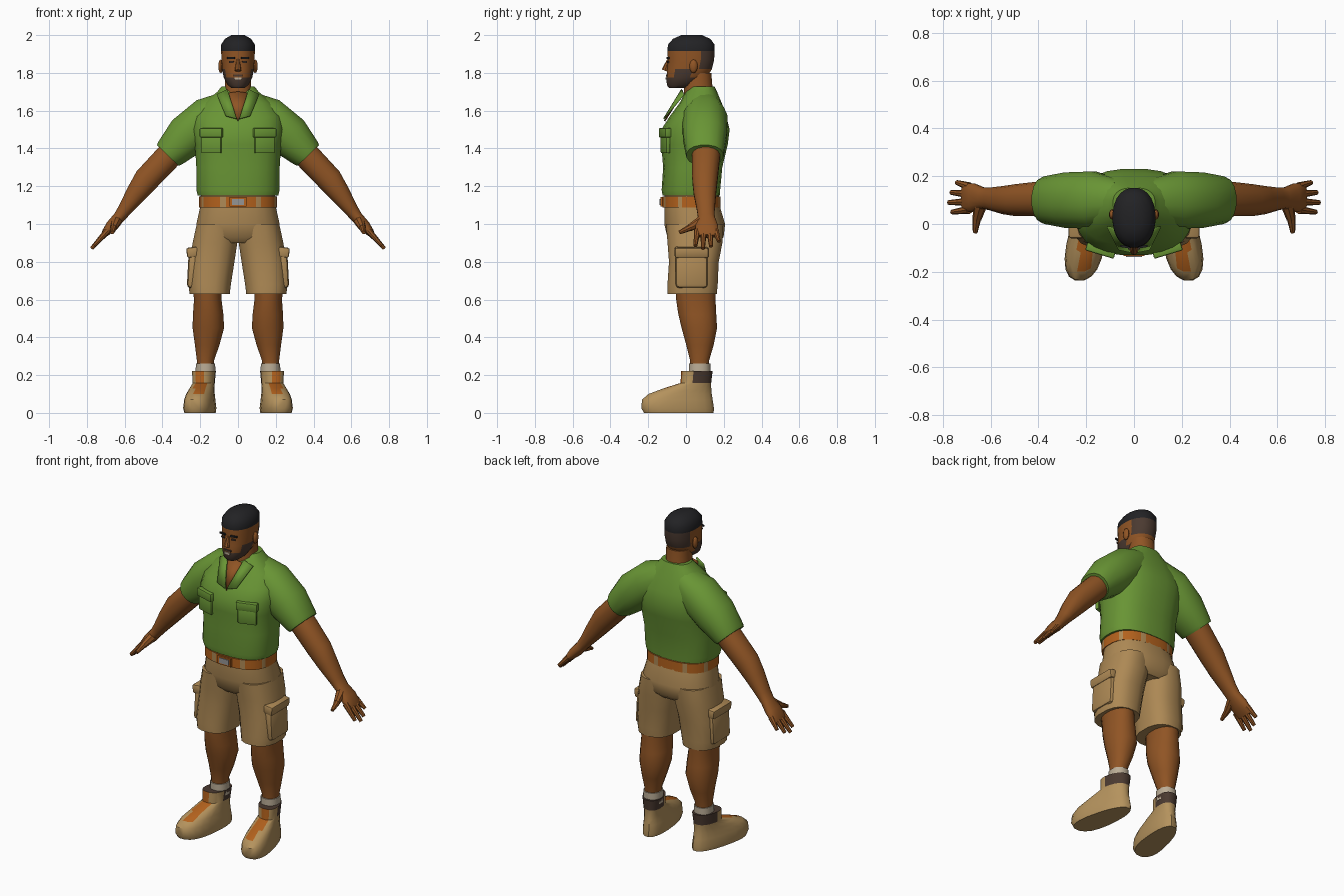
import bpy, bmesh, math
from mathutils import Matrix, Vector

if "Cube" in bpy.data.objects:
    bpy.data.objects.remove(bpy.data.objects["Cube"])


def material(name, *rgb):
    m = bpy.data.materials.new(name)
    m.use_nodes = True
    m.diffuse_color = (*rgb, 1)
    node = next(n for n in m.node_tree.nodes if n.type == "BSDF_PRINCIPLED")
    node.inputs["Base Color"].default_value = (*rgb, 1)
    return m


skin = material("brown skin", .28, .09, .018)
green = material("green cloth", .14, .3, .035)
khaki = material("khaki cloth", .42, .25, .09)
boot = material("tan boot", .46, .29, .11)
black = material("black hair", .016, .016, .018)
stubble = material("dark brown", .07, .042, .03)
leather = material("orange leather", .45, .12, .012)
sock = material("cream sock", .5, .42, .31)
metal = material("buckle grey", .3, .3, .3)


def finish(name, bm, mats, side=1, paint=None, angle=40):
    """Colour faces by rule, mirror to the wanted side and add the object."""
    mats = mats if isinstance(mats, list) else [mats]
    if paint:
        for f in bm.faces:
            f.material_index = mats.index(paint(f.calc_center_median()))
    for v in bm.verts:
        v.co.x *= side
    bmesh.ops.recalc_face_normals(bm, faces=bm.faces)
    mesh = bpy.data.meshes.new(name)
    bm.to_mesh(mesh)
    bm.free()
    for m in mats:
        mesh.materials.append(m)
    ob = bpy.data.objects.new(name, mesh)
    bpy.context.collection.objects.link(ob)
    bpy.ops.object.select_all(action="DESELECT")
    ob.select_set(True)
    bpy.context.view_layer.objects.active = ob
    bpy.ops.object.shade_smooth_by_angle(angle=math.radians(angle))
    return ob


def loft(name, rings, mats, side=1, n=16, p=2.2, paint=None, warp=None):
    """Skin rings of (x, y, z, radius, y radius, tilt in degrees)."""
    bm = bmesh.new()
    loops = []
    for x, y, z, r, ry, tilt in rings:
        d = Vector((math.cos(math.radians(tilt)), 0, math.sin(math.radians(tilt))))
        loop = []
        for i in range(n):
            t = 2 * math.pi * (i + .5) / n
            c, s = (math.copysign(abs(k) ** (2 / p), k) for k in (math.cos(t), math.sin(t)))
            co = Vector((x, y, z)) + d * r * c + Vector((0, ry * s, 0))
            loop.append(bm.verts.new(warp(co) if warp else co))
        loops.append(loop)
    for a, b in zip(loops, loops[1:]):
        for i in range(n):
            j = (i + 1) % n
            bm.faces.new((a[i], a[j], b[j], b[i]))
    bm.faces.new(loops[0])
    bm.faces.new(loops[-1])
    return finish(name, bm, mats, side, paint)


def stack(name, rows, mats, **kw):
    """Horizontal slices of (z, x centre, x radius, front y, back y)."""
    rings = [(x, (f + b) / 2, z, r, (b - f) / 2, 0) for z, x, r, f, b in rows]
    return loft(name, rings, mats, **kw)


def block(name, loc, size, mat, turn=0, side=1, bevel=0, lean=0):
    bm = bmesh.new()
    m = (Matrix.Translation(loc) @ Matrix.Rotation(math.radians(turn), 4, "Z")
         @ Matrix.Rotation(math.radians(lean), 4, "Y") @ Matrix.Diagonal((*size, 1)))
    bmesh.ops.create_cube(bm, size=1, matrix=m)
    if bevel:
        bmesh.ops.bevel(bm, geom=bm.edges[:], offset=bevel, segments=2, affect="EDGES", profile=.5)
    return finish(name, bm, mat, side)


def taper(name, a, b, ra, rb, mat, side=1):
    a, b = Vector(a), Vector(b)
    bm = bmesh.new()
    m = Matrix.Translation((a + b) / 2) @ (b - a).to_track_quat("Z", "Y").to_matrix().to_4x4()
    bmesh.ops.create_cone(bm, segments=8, radius1=ra, radius2=rb, depth=(b - a).length,
                          cap_ends=True, matrix=m)
    return finish(name, bm, mat, side)


def ball(name, loc, size, mat, side=1):
    bm = bmesh.new()
    bmesh.ops.create_uvsphere(bm, u_segments=10, v_segments=6, radius=1,
                              matrix=Matrix.Translation(loc) @ Matrix.Diagonal((*size, 1)))
    return finish(name, bm, mat, side)


def sheet(name, points, mat, side=1):
    bm = bmesh.new()
    bm.faces.new([bm.verts.new(p) for p in points])
    ob = finish(name, bm, mat, side)
    mod = ob.modifiers.new("thickness", "SOLIDIFY")
    mod.thickness, mod.offset = .008, 0


# Head with cropped hair, faded sides and beard
def head_colour(c):
    if c.z > 1.915:
        return black
    if c.z > 1.8:
        return stubble if c.y > .075 else skin
    if c.z < 1.775:
        return stubble if c.y < .06 else skin
    return stubble if -.05 < c.y < .04 else skin


stack("head", [(1.72, 0, .035, -.09, 0), (1.735, 0, .055, -.102, .05), (1.775, 0, .076, -.104, .11),
               (1.82, 0, .085, -.1, .138), (1.87, 0, .088, -.096, .15), (1.915, 0, .09, -.1, .152),
               (1.95, 0, .09, -.096, .152), (1.98, 0, .07, -.07, .13), (2, 0, .035, -.025, .085)],
      [skin, black, stubble], n=24, paint=head_colour)
stack("neck", [(1.6, 0, .09, -.01, .16), (1.68, 0, .076, -.012, .148), (1.74, 0, .07, -.01, .14),
               (1.8, 0, .07, 0, .135)], skin)
taper("nose", (0, -.092, 1.87), (0, -.112, 1.812), .008, .018, skin)
block("moustache", (0, -.103, 1.787), (.05, .008, .01), stubble)
block("mouth", (0, -.105, 1.77), (.036, .006, .012), sock)

# Shirt body, open neck and collar
stack("shirt_body", [(1.15, 0, .214, -.125, .18), (1.18, 0, .222, -.13, .182), (1.3, 0, .222, -.122, .193),
                     (1.42, 0, .23, -.132, .222), (1.5, 0, .245, -.132, .232), (1.57, 0, .235, -.087, .215),
                     (1.64, 0, .185, -.035, .19), (1.7, 0, .11, -.002, .165), (1.728, 0, .088, .025, .152)],
      green, n=24, p=2.5)
sheet("open_neck", [(0, -.113, 1.545), (.062, -.022, 1.69), (0, -.024, 1.7), (-.062, -.022, 1.69)], skin)

# Belt with loops and buckle
belt = stack("belt", [(1.088, 0, .206, -.126, .182), (1.146, 0, .206, -.126, .182)], [leather, khaki], n=40, p=2.5)
for i, face in enumerate(belt.data.polygons):
    face.material_index = int(i % 5 == 2)
block("buckle", (0, -.129, 1.117), (.09, .012, .05), leather)
block("buckle_plate", (0, -.135, 1.117), (.065, .008, .032), metal)

# Shorts seat
stack("shorts_seat", [(.9, 0, .17, -.07, .17), (.93, 0, .222, -.1, .2), (1, 0, .222, -.116, .208),
                      (1.08, 0, .204, -.116, .184), (1.155, 0, .198, -.116, .174)], khaki, n=24, p=2.4)


def boot_colour(c):
    if c.z > .155 and c.y > .03:
        return stubble
    if .1 < c.z < .2 and c.y < .01 and abs(c.x - .2) < .025:
        return leather
    return boot


def boot_shape(co):
    """Widen the toe and turn it outward."""
    t = (.1 - co.y) / .33
    return Vector((.172 + (co.x - .172) * (1 + .35 * t) + .055 * t, co.y, co.z))


for side, word in ((1, "left_"), (-1, "right_")):
    # Face details
    ball(word + "ear", (.091, .04, 1.835), (.014, .022, .036), skin, side)
    block(word + "brow", (.037, -.095, 1.878), (.04, .009, .01), black, 10, side)
    block(word + "eye", (.035, -.095, 1.858), (.024, .008, .009), stubble, 10, side)

    # Collar, sleeve and chest pocket
    sheet(word + "collar", [(.056, -.022, 1.712), (.006, -.118, 1.556), (.065, -.106, 1.572),
                            (.112, -.012, 1.685)], green, side)
    loft(word + "sleeve", [(.07, .1, 1.6, .1, .09, 78), (.17, .1, 1.55, .118, .122, 65),
                           (.275, .1, 1.463, .115, .118, 50), (.36, .1, 1.375, .088, .102, 44),
                           (.372, .1, 1.363, .08, .098, 44)], green, side=side)
    block(word + "chest_pocket_flap", (.14, -.111, 1.483), (.125, .035, .05), green, 17, side, .007)
    block(word + "chest_pocket", (.14, -.109, 1.42), (.11, .022, .09), green, 17, side, .006)

    # Arm and hand
    loft(word + "arm", [(.3, .105, 1.43, .07, .08, 44), (.39, .105, 1.335, .071, .074, 43),
                        (.485, .1, 1.235, .069, .068, 40), (.54, .1, 1.16, .056, .06, 37),
                        (.6, .105, 1.075, .038, .048, 37), (.63, .108, 1.035, .032, .045, 38),
                        (.67, .11, .99, .031, .06, 39), (.7, .11, .955, .022, .062, 40),
                        (.715, .11, .935, .013, .056, 40)], skin, side=side)
    fingers = (("index", .06, .05, .762), ("middle", .093, .09, .775),
               ("ring", .125, .132, .765), ("little", .157, .174, .742))
    for finger, y, tip_y, tip_x in fingers:
        taper(word + finger + "_finger", (.69, y, .965), (tip_x, tip_y, 1.765 - 1.155 * tip_x),
              .018, .01, skin, side)
    taper(word + "thumb_base", (.64, .09, 1.02), (.658, .02, .98), .03, .019, skin, side)
    taper(word + "thumb", (.658, .022, .981), (.665, -.035, .955), .018, .01, skin, side)

    # Shorts leg and cargo pocket
    stack(word + "shorts_leg", [(.63, .15, .108, -.1, .165), (.68, .15, .114, -.1, .17),
                                (.8, .137, .12, -.092, .175), (.9, .122, .12, -.1, .195),
                                (1, .11, .11, -.108, .2)], khaki, side=side, p=2.5)
    block(word + "cargo_pocket", (.238, .03, .76), (.056, .17, .2), khaki, 0, side, .02, -3)
    block(word + "cargo_flap", (.24, .03, .85), (.064, .18, .055), khaki, 0, side, .012, 8)

    # Lower leg, sock and boot
    stack(word + "leg", [(.2, .172, .045, .022, .122), (.28, .172, .047, .02, .124), (.36, .163, .066, 0, .148),
                         (.45, .157, .085, -.025, .166), (.52, .158, .082, -.042, .162),
                         (.6, .16, .074, -.054, .158), (.68, .165, .078, -.06, .16)], skin, side=side)
    stack(word + "sock", [(.19, .172, .054, .014, .13), (.262, .172, .052, .014, .13)], sock, side=side)
    stack(word + "boot", [(0, .172, .064, -.225, .148), (.025, .172, .068, -.238, .15),
                          (.07, .172, .063, -.235, .143), (.1, .172, .059, -.2, .138),
                          (.13, .172, .055, -.12, .135), (.158, .172, .053, -.03, .134),
                          (.222, .172, .058, -.026, .142)], [boot, stubble, leather],
          side=side, n=20, p=2.4, paint=boot_colour, warp=boot_shape)
